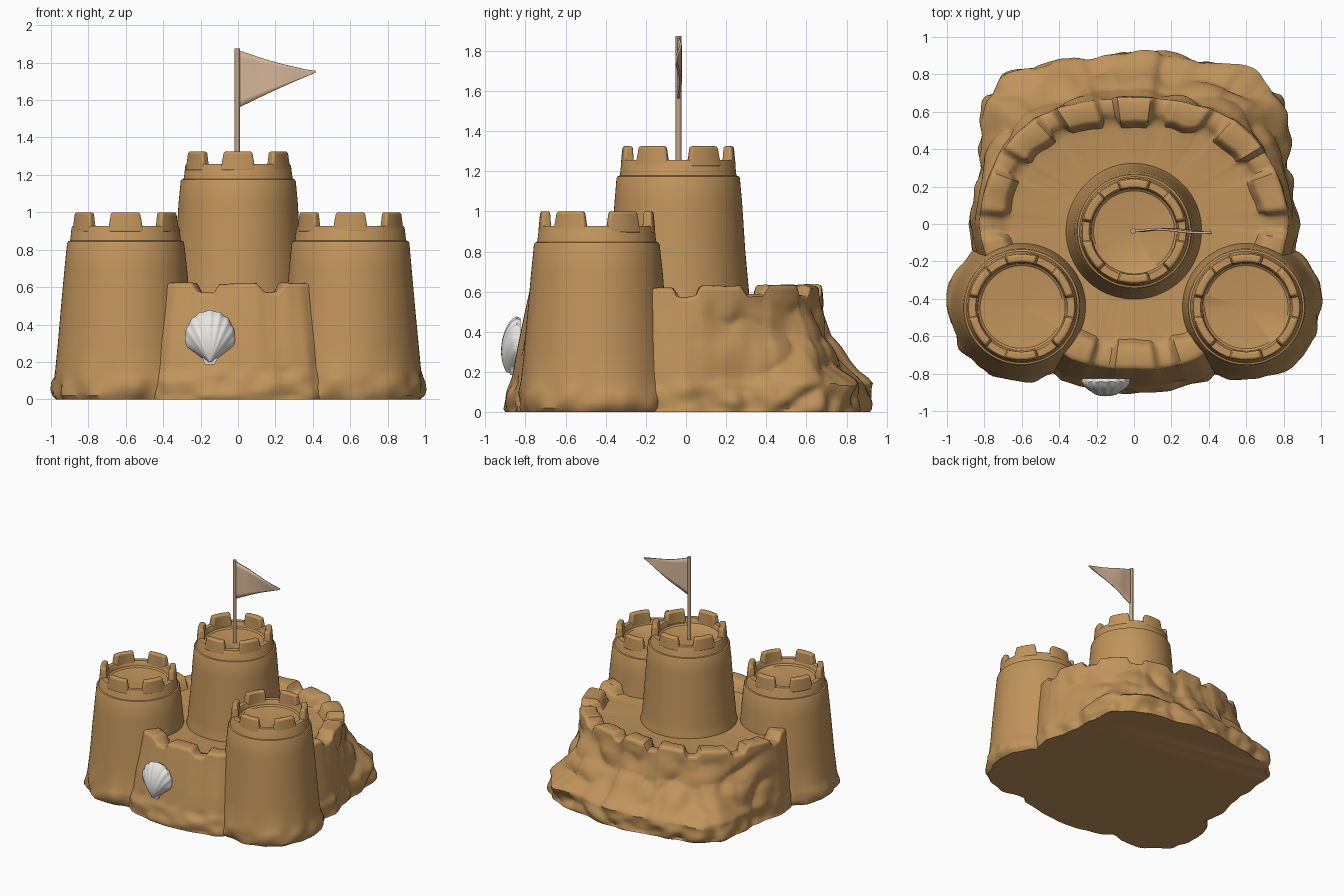
import bpy, bmesh, math
from mathutils import Vector, noise

if "Cube" in bpy.data.objects:
    bpy.data.objects.remove(bpy.data.objects["Cube"])

def material(name, rgb):
    m = bpy.data.materials.new(name)
    m.diffuse_color = (*rgb, 1)
    m.use_nodes = True
    m.node_tree.nodes["Principled BSDF"].inputs["Base Color"].default_value = m.diffuse_color
    return m

SAND = material("sand", (0.53, 0.295, 0.105))
CLOTH = material("flag_cloth", (0.68, 0.475, 0.32))
WOOD = material("pole_wood", (0.54, 0.37, 0.24))
SHELL = material("shell_white", (0.80, 0.79, 0.77))

def finish(bm, name, mat, angle=40):
    bmesh.ops.recalc_face_normals(bm, faces=bm.faces)
    me = bpy.data.meshes.new(name)
    bm.to_mesh(me)
    bm.free()
    me.materials.append(mat)
    ob = bpy.data.objects.new(name, me)
    bpy.context.collection.objects.link(ob)
    bpy.ops.object.select_all(action='DESELECT')
    bpy.context.view_layer.objects.active = ob
    ob.select_set(True)
    bpy.ops.object.shade_smooth_by_angle(angle=math.radians(angle))
    return ob

def loft(bm, rows, closed=True, caps=True):
    """Skin a list of point rows; optionally close around and cap the ends."""
    vs = [[bm.verts.new(p) for p in r] for r in rows]
    n = len(rows[0])
    for a, b in zip(vs, vs[1:]):
        for i in range(n if closed else n - 1):
            j = (i + 1) % n
            bm.faces.new((a[i], a[j], b[j], b[i]))
    if caps:
        bm.faces.new(vs[0])
        bm.faces.new(vs[-1])

def smooth(a, b, x):
    t = min(1, max(0, (x - a) / (b - a)))
    return t * t * (3 - 2 * t)

def lerp_table(table, x):
    for (x0, y0), (x1, y1) in zip(table, table[1:]):
        if x <= x1:
            return y0 + (y1 - y0) * max(0, (x - x0) / (x1 - x0))
    return table[-1][1]

def bump(x, y, z, f):
    return noise.noise(Vector((x * f, y * f, z * f)))

# ---------- castle body: rough ring wall with courtyard ----------
# outline radius by angle in degrees (right half, mirrored)
BASE = [(-90, .90), (-75, .905), (-65, .925), (-50, .85), (-30, .80), (-12, .87), (0, .89), (10, .865),
        (20, .875), (33, .97), (41, 1.04), (49, 1.03), (57, 1.0), (68, .925), (80, .925), (90, .92)]
TOP = [(-90, .775), (-65, .80), (-45, .75), (-20, .80), (0, .83), (15, .815), (32, .80), (47, .77),
       (63, .715), (78, .685), (90, .675)]
# how far the slope has moved from base to top outline, by height
BACK = [(0, .03), (.05, 0), (.14, 0), (.2, .3), (.28, .55), (.37, .84), (.5, .95), (.6, 1)]
FRONT = [(0, .05), (.05, 0), (.09, .05), (.15, .25), (.3, .47), (.6, 1)]

def body():
    n, steps = 288, 40
    cols = []
    for i in range(n):
        a = -math.pi / 2 + 2 * math.pi * i / n
        c, s = math.cos(a), math.sin(a)
        half = math.degrees(math.atan2(s, abs(c)))
        rb, rt = lerp_table(BASE, half), lerp_table(TOP, half)
        w = smooth(-.15, .35, s)
        m = smooth(-.85, -.25, math.cos(14 * (a + math.pi / 2)) + .35 * bump(c, s, 1, 7))
        crest = .558 + .05 * m + .012 * bump(c, s, 0, 5) + .012 * w
        col = []
        for k in range(steps):
            z = crest * (k / (steps - 1))
            zz = .6 * k / (steps - 1)
            t = (1 - w) * lerp_table(FRONT, zz) + w * lerp_table(BACK, zz)
            r = rb + (rt - rb) * t
            x, y = r * c, r * s
            low = 1 - smooth(.10, .20, z)
            mid = 1 - smooth(.45, .6, z)
            lump = .04 * w * mid * (abs(bump(x, y, z, 4)) * 2 - .5)
            lump += (.026 * low + .007 * w) * bump(x, y, z * 1.2, 8.5)
            lump += .006 * bump(x, y, z, 3)
            r += lump * (1 if k else .4)
            col.append((r * c, r * s, z))
        # rounded crest, inner face, courtyard floor
        rt = math.hypot(col[-1][0], col[-1][1])
        d = .095 + .035 * m + .014 * bump(c, s, 2, 6)
        for off, z in ((.010, crest + .009), (.028, crest + .013), (d - .02, crest + .011), (d, crest),
                       (d + .014, .56 + .015 * m), (d + .03, .546), (d + .07, .540)):
            col.append(((rt - off) * c, (rt - off) * s, z))
        col.append((.2 * c, .2 * s, .540))
        cols.append(col)
    bm = bmesh.new()
    loft(bm, list(zip(*cols)))
    finish(bm, "castle_wall_and_mound", SAND, 50)

body()

# ---------- bucket towers ----------
def tower(name, cx, cy, profile, rough):
    n = 96
    rows = []
    for r, z in profile:
        row = []
        for i in range(n):
            a = 2 * math.pi * i / n
            x, y = cx + r * math.cos(a), cy + r * math.sin(a)
            q = r + rough * (1 - smooth(.08, .16, z)) * bump(x, y, z, 9) + .003 * bump(x, y, z, 4)
            row.append((cx + q * math.cos(a), cy + q * math.sin(a), z))
        rows.append(row)
    bm = bmesh.new()
    loft(bm, rows)
    finish(bm, name, SAND, 35)

def merlons(name, cx, cy, r_out, r_in, z0, z1, k=6, half0=20, half1=16.5):
    """Six tapered arc blocks standing on the parapet ring."""
    bm = bmesh.new()
    for j in range(k):
        mid = math.pi / 2 + 2 * math.pi * j / k
        rows = []
        for i in range(9):
            f = i / 4 - 1
            row = []
            for r, z, h in ((r_out, z0, half0), (r_out - .010, z1, half1),
                            (r_in + .004, z1, half1), (r_in, z0, half0)):
                a = mid + f * math.radians(h)
                row.append((cx + r * math.cos(a), cy + r * math.sin(a), z))
            rows.append(row)
        loft(bm, rows)
    ob = finish(bm, name, SAND, 35)
    b = ob.modifiers.new("soft_edges", 'BEVEL')
    b.width, b.segments = .012, 3
    b.limit_method, b.angle_limit = 'ANGLE', math.radians(40)

def crown(r, z):
    """Profile from the top of the bucket shape through the parapet and into the hollow."""
    return [(r, z - .010), (r - .005, z), (r - .015, z + .003), (r - .018, z + .01), (r - .025, z + .072),
            (r - .031, z + .082), (r - .068, z + .082), (r - .074, z + .074), (r - .080, z + .045),
            (r - .092, z + .035), (.03, z + .02)]

for side, sx in (("left", -1), ("right", 1)):
    prof = [(.378, 0), (.392, .02), (.397, .05), (.393, .09), (.385, .12), (.377, .16),
            (.363, .3), (.345, .5), (.327, .7)] + crown(.313, .845)
    tower(side + "_tower", sx * .601, -.444, prof, .032)
    merlons(side + "_tower_battlements", sx * .601, -.444, .292, .236, .89, 1.0)

prof = [(.368, .45), (.362, .545), (.354, .575), (.349, .63), (.335, .80), (.318, 1.05)] + crown(.308, 1.175)
tower("keep_tower", 0, -.039, prof, 0)
merlons("keep_tower_battlements", 0, -.039, .287, .229, 1.22, 1.325)

# ---------- flag ----------
bm = bmesh.new()
loft(bm, [[(.015 * math.cos(t * math.pi / 8) - .004, -.037 + .015 * math.sin(t * math.pi / 8), z)
           for t in range(16)] for z in (1.15, 1.865, 1.875)])
finish(bm, "flag_pole", WOOD)

rows = []
for i in range(25):
    u = i / 24
    top = 1.866 - .112 * u - .010 * math.sin(math.pi * u)
    bot = 1.56 + .188 * u + .004 * math.sin(math.pi * u)
    rows.append([(.005 + .41 * u, -.037 + .010 * math.sin(u * 5 + .9 * (v / 8 - .5)) * min(1, 4 * u),
                  bot + (top - bot) * v / 8) for v in range(9)])
bm = bmesh.new()
loft(bm, rows, closed=False, caps=False)
flag = finish(bm, "flag", CLOTH)
sol = flag.modifiers.new("thickness", 'SOLIDIFY')
sol.thickness, sol.offset = .012, 0

# ---------- scallop shell on the front wall ----------
def shell_point(u, v, front):
    a = math.radians(56) * u
    rib = math.cos(u * math.pi * 9)
    length = .285 * math.cos(a) ** .9 * (1 + .010 * rib) * v
    dome = .066 * math.sin(math.pi * min(1, .08 + v * .92)) ** .6 * (1 - abs(u) ** 3)
    y = -.862 + .018 * v - dome - .002 * rib * v * (1 - abs(u) ** 4)
    return (-.15 + .90 * length * math.sin(a), y, .19 + length * math.cos(a)) if front else \
        (-.15 + .88 * length * math.sin(a), -.825, .19 + .97 * length * math.cos(a))

bm = bmesh.new()
shell_n = 73
loft(bm, [[shell_point(i / 36 - 1, .04 + .96 * j / 16, True) for i in range(shell_n)] for j in range(17)],
     closed=False, caps=False)
# rim running back into the sand
rim = [(i / 36 - 1, 1) for i in range(shell_n)]
rim = [(-1, .04 + .96 * j / 16) for j in range(16)] + rim + [(1, 1 - .96 * j / 16) for j in range(1, 17)]
loft(bm, [[shell_point(u, v, f) for u, v in rim] for f in (True, False)], closed=False, caps=False)
bmesh.ops.remove_doubles(bm, verts=bm.verts, dist=.0005)
# hinge ears
loft(bm, [[(-.15 + x, y, z) for x, z in ((-.025, .186), (.025, .186), (.042, .222), (-.042, .222))]
          for y in (-.82, -.876)])
finish(bm, "scallop_shell", SHELL, 50)
